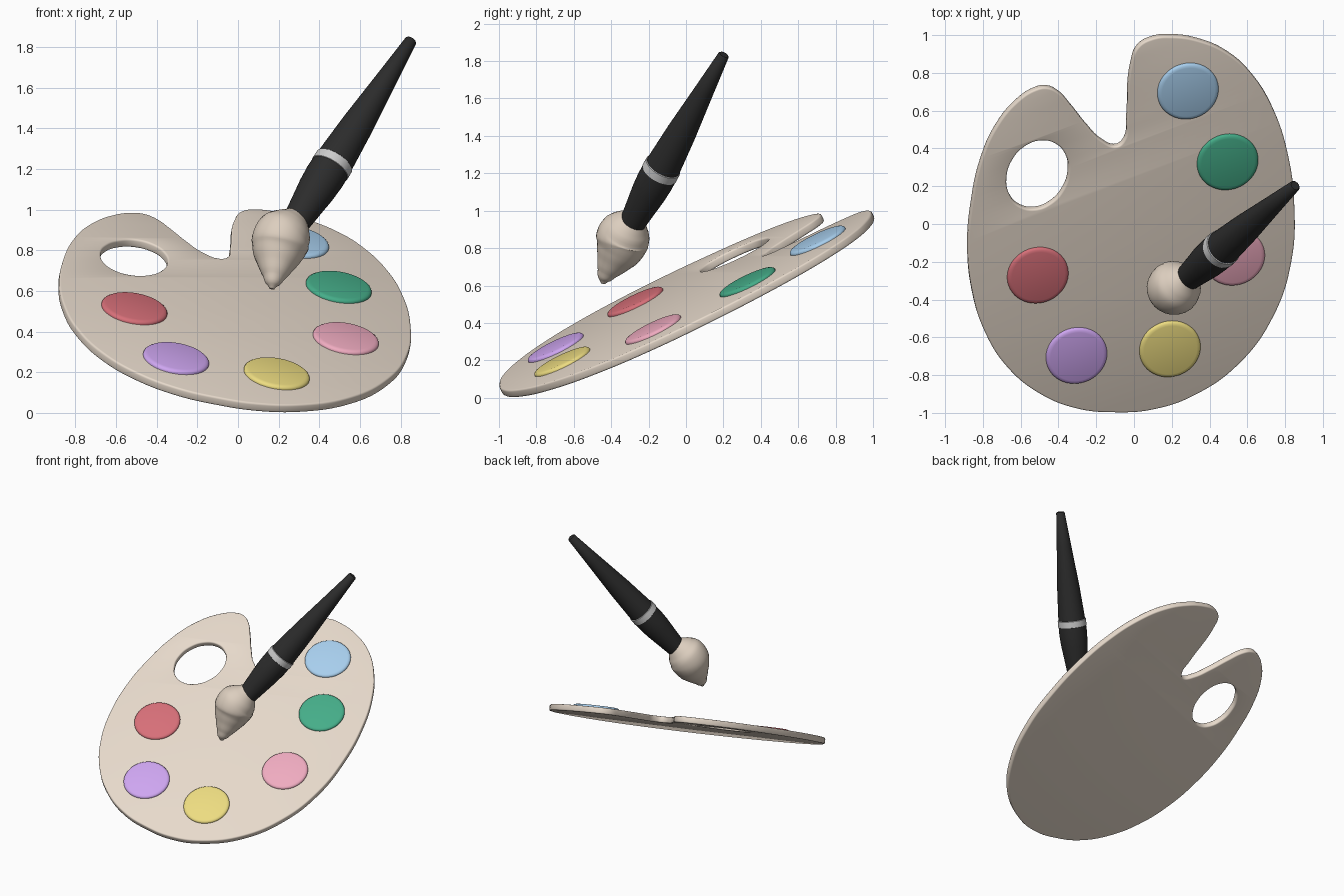
import bpy, bmesh, math
from mathutils import Vector, Matrix

if "Cube" in bpy.data.objects:
    bpy.data.objects.remove(bpy.data.objects["Cube"])

# tilted plane of the board: z = A + B*x + C*y
A, B, C = 0.545, -0.186, 0.487
normal = Vector((-B, -C, 1)).normalized()
PLANE = Matrix.Translation((0, 0, A)) @ normal.to_track_quat('Z', 'Y').to_matrix().to_4x4()
INV = PLANE.inverted()


def on_plane(x, y):
    """Top-view position -> coordinates local to the tilted board."""
    return INV @ Vector((x, y, A + B * x + C * y))


def finish(obj, name, color, angle=40):
    obj.name = name
    mat = bpy.data.materials.new(name + "_color")
    mat.diffuse_color = (*color, 1)
    mat.use_nodes = True
    mat.node_tree.nodes["Principled BSDF"].inputs["Base Color"].default_value = mat.diffuse_color
    obj.data.materials.clear()
    obj.data.materials.append(mat)
    bpy.ops.object.select_all(action='DESELECT')
    obj.select_set(True)
    bpy.context.view_layer.objects.active = obj
    bpy.ops.object.shade_smooth_by_angle(angle=math.radians(angle))


def to_mesh(curve, matrix=Matrix()):
    """Turn curve data into a welded mesh object."""
    obj = bpy.data.objects.new("part", curve)
    bpy.context.collection.objects.link(obj)
    obj.matrix_world = matrix
    bpy.ops.object.select_all(action='DESELECT')
    obj.select_set(True)
    bpy.context.view_layer.objects.active = obj
    bpy.ops.object.convert(target='MESH')
    obj = bpy.context.view_layer.objects.active
    bm = bmesh.new()
    bm.from_mesh(obj.data)
    bmesh.ops.remove_doubles(bm, verts=bm.verts, dist=0.0003)
    bmesh.ops.recalc_face_normals(bm, faces=bm.faces)
    bm.to_mesh(obj.data)
    bm.free()
    return obj


def add_bezier(curve, points, cyclic, radii=None):
    sp = curve.splines.new('BEZIER')
    sp.bezier_points.add(len(points) - 1)
    sp.use_cyclic_u = cyclic
    sp.radius_interpolation = 'CARDINAL'
    for i, (bp, p) in enumerate(zip(sp.bezier_points, points)):
        bp.co = p
        bp.handle_left_type = bp.handle_right_type = 'AUTO'
        if radii:
            bp.radius = radii[i]


def lathe(name, profile, origin, axis, color, sides=40):
    """Surface of revolution; profile is (distance along axis, radius)."""
    bm = bmesh.new()
    rot = axis.to_track_quat('Z', 'Y').to_matrix()
    rings = []
    for s, r in profile:
        rings.append([bm.verts.new(origin + rot @ Vector((
            r * math.cos(t * math.tau / sides), r * math.sin(t * math.tau / sides), s)))
            for t in range(sides)])
    for a, b in zip(rings, rings[1:]):
        for i in range(sides):
            j = (i + 1) % sides
            bm.faces.new((a[i], a[j], b[j], b[i]))
    bm.faces.new(rings[0])
    bm.faces.new(rings[-1])
    bmesh.ops.recalc_face_normals(bm, faces=bm.faces)
    mesh = bpy.data.meshes.new(name)
    bm.to_mesh(mesh)
    bm.free()
    obj = bpy.data.objects.new(name, mesh)
    bpy.context.collection.objects.link(obj)
    finish(obj, name, color)


# palette board: outline with a notch, plus the thumb hole
outline = [(-.09, .41), (-.05, .445), (-.037, .55), (-.015, .84), (.022, .935), (.1, .98),
           (.2, .99), (.34, .97), (.5, .9), (.63, .78), (.74, .6), (.815, .37), (.85, .1),
           (.835, -.2), (.74, -.49), (.56, -.74), (.32, -.91), (.1, -.985), (-.1, -1),
           (-.3, -.98), (-.5, -.9), (-.67, -.76), (-.79, -.57), (-.855, -.36), (-.878, -.12),
           (-.86, .1), (-.81, .33), (-.73, .51), (-.62, .645), (-.52, .71), (-.46, .72),
           (-.4, .695), (-.33, .62), (-.25, .52), (-.17, .44)]
ca, sa = math.cos(math.radians(60)), math.sin(math.radians(60))
hole = []
for i in range(12):
    t = -i * math.tau / 12
    u, v = .19 * math.cos(t), .155 * math.sin(t)
    hole.append((-.51 + u * ca - v * sa, .258 + u * sa + v * ca))
board = bpy.data.curves.new("board", 'CURVE')
board.dimensions = '2D'
board.fill_mode = 'BOTH'
board.resolution_u = 8
board.extrude, board.bevel_depth, board.offset, board.bevel_resolution = .0125, .01, -.01, 2
for pts in (outline, hole):
    add_bezier(board, [Vector((*on_plane(*p).xy, 0)) for p in pts], True)
finish(to_mesh(board, PLANE @ Matrix.Translation((0, 0, -.0225))), "palette_board", (.80, .70, .60))

# paint dabs: low rounded discs lying on the board
dabs = {"red": (-.51, -.27, (.68, .16, .19)), "purple": (-.305, -.695, (.62, .38, .88)),
        "yellow": (.19, -.66, (.85, .72, .22)), "pink": (.53, -.175, (.87, .41, .53)),
        "green": (.495, .33, (.06, .42, .25)), "blue": (.285, .705, (.39, .62, .85))}
for hue, (x, y, color) in dabs.items():
    p = on_plane(x, y)
    lathe(hue + "_paint", [(-.01, .164), (.005, .164), (.011, .161), (.016, .154), (.019, .142)],
          PLANE @ p, normal, color, 48)

# brush: handle, metal ring and grip along one axis from the top end down
top = Vector((.853, .203, 1.835))
down = Vector((-.57, -.49, -.9)).normalized()
black = (.025, .025, .025)
lathe("brush_handle", [(0, .024), (.006, .03), (.25, .052), (.55, .08), (.79, .096)], top, down, black)
lathe("brush_ring", [(.776, .094), (.78, .1), (.824, .101), (.828, .095)], top, down, (.6, .6, .6))
lathe("brush_grip", [(.81, .098), (.88, .099), (.96, .094), (1.06, .082), (1.165, .07)],
      top, down, black)

# bristles: curved teardrop swept along a bent path
path = [(.30, -.27, .98), (.275, -.29, .945), (.25, -.31, .91), (.216, -.335, .86),
        (.199, -.355, .80), (.188, -.385, .74), (.178, -.417, .68), (.17, -.437, .635),
        (.167, -.443, .61)]
radii = [.05, .085, .123, .143, .132, .102, .064, .036, .012]
tuft = bpy.data.curves.new("tuft", 'CURVE')
tuft.dimensions = '3D'
tuft.resolution_u = 5
tuft.bevel_depth, tuft.bevel_resolution, tuft.use_fill_caps = 1, 10, True
add_bezier(tuft, path, False, radii)
finish(to_mesh(tuft), "brush_bristles", (.72, .62, .52), 60)
